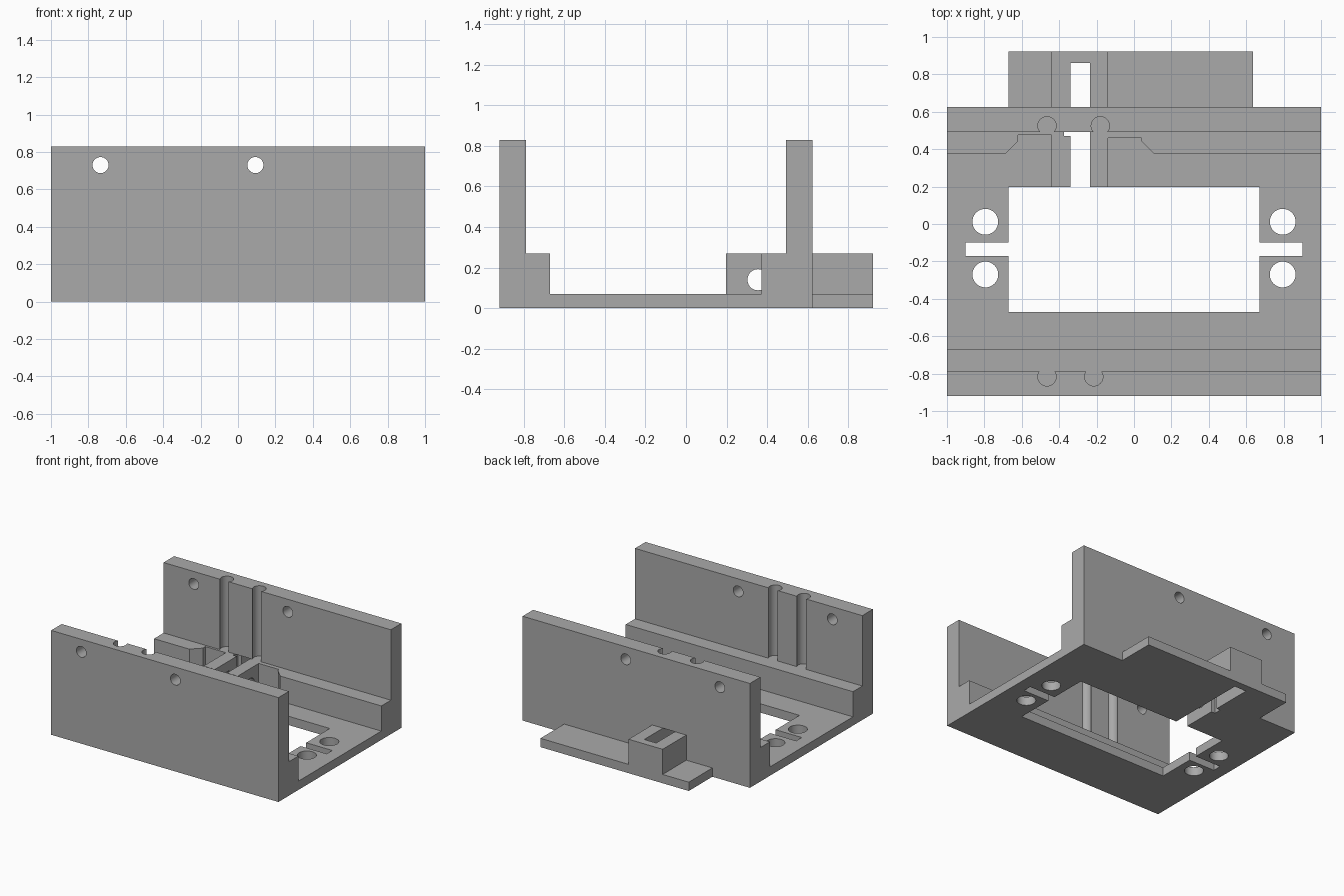
import bpy
import bmesh
from mathutils import Matrix, Vector

default = bpy.data.objects.get("Cube")
if default:
    bpy.data.objects.remove(default, do_unlink=True)

grey = bpy.data.materials.new("plain grey")
grey.use_nodes = True
colour = (0.4, 0.4, 0.4, 1)
grey.diffuse_color = colour
grey.node_tree.nodes["Principled BSDF"].inputs["Base Color"].default_value = colour


def finish(bm, name):
    bmesh.ops.recalc_face_normals(bm, faces=bm.faces)
    mesh = bpy.data.meshes.new(name)
    bm.to_mesh(mesh)
    bm.free()
    mesh.materials.append(grey)
    obj = bpy.data.objects.new(name, mesh)
    bpy.context.collection.objects.link(obj)
    return obj


def prism(name, points, direction):
    """Extrude a closed outline of 3D points."""
    bm = bmesh.new()
    face = bm.faces.new([bm.verts.new(p) for p in points])
    new = bmesh.ops.extrude_face_region(bm, geom=[face])["geom"]
    moved = [v for v in new if isinstance(v, bmesh.types.BMVert)]
    bmesh.ops.translate(bm, verts=moved, vec=direction)
    return finish(bm, name)


def box(name, x0, x1, y0, y1, z0, z1):
    base = [(x0, y0, z0), (x1, y0, z0), (x1, y1, z0), (x0, y1, z0)]
    return prism(name, base, (0, 0, z1 - z0))


def rod(name, centre, radius, length, axis):
    turn = Vector((0, 0, 1)).rotation_difference(Vector(axis)).to_matrix().to_4x4()
    bm = bmesh.new()
    bmesh.ops.create_cone(bm, cap_ends=True, segments=40, radius1=radius, radius2=radius,
                          depth=length, matrix=Matrix.Translation(centre) @ turn)
    return finish(bm, name)


def combine(target, tool, operation):
    mod = target.modifiers.new(operation, "BOOLEAN")
    mod.operation = operation
    mod.solver = "EXACT"
    mod.object = tool
    bpy.context.view_layer.objects.active = target
    bpy.ops.object.modifier_apply(modifier=mod.name)
    bpy.data.objects.remove(tool, do_unlink=True)


FLOOR, LEDGE, TOP = 0.07, 0.27, 0.83

# Channel body: floor, two stepped ledges and two walls in one profile
profile = [(-0.92, 0), (0.625, 0), (0.625, TOP), (0.493, TOP), (0.493, LEDGE), (0.373, LEDGE),
           (0.373, FLOOR), (-0.67, FLOOR), (-0.67, LEDGE), (-0.788, LEDGE),
           (-0.788, TOP), (-0.92, TOP)]
body = prism("mounting_bracket", [(-1, y, z) for y, z in profile], (2, 0, 0))

# Recesses in the back ledge, either side of the arms
for outline in (
    [(-0.4, 0.475), (-0.62, 0.475), (-0.62, 0.443), (-0.69, 0.373), (-0.69, 0.34), (-0.4, 0.34)],
    [(-0.2, 0.46), (0.04, 0.46), (0.04, 0.443), (0.11, 0.373), (0.11, 0.34), (-0.2, 0.34)],
):
    combine(body, prism("recess", [(x, y, FLOOR) for x, y in outline], (0, 0, 0.3)), "DIFFERENCE")

# Rear tab and the raised block that runs under the back wall
combine(body, box("rear_tab", -0.67, 0.635, 0.55, 0.922, 0, FLOOR), "UNION")
combine(body, box("arm_block", -0.44, -0.14, 0.15, 0.922, 0, LEDGE), "UNION")

# Central window with its side slots, and the slot through the arm block
cuts = [
    box("window", -0.67, 0.67, -0.47, 0.197, -0.1, 0.4),
    box("side_slots", -0.9, 0.9, -0.17, -0.1, -0.1, 0.2),
    box("arm_slot", -0.34, -0.235, 0.15, 0.86, -0.1, LEDGE),
    box("arm_slot_notch", -0.373, -0.3, 0.47, 0.53, -0.1, LEDGE),
    box("rear_slot_top", -0.34, -0.235, 0.625, 0.86, 0.2, 0.4),
    rod("arm_hole", (-0.29, 0.355, 0.14), 0.052, 0.34, (1, 0, 0)),
]

# Floor screw holes
for x in (-0.795, 0.795):
    for y in (-0.27, 0.012):
        cuts.append(rod("floor_hole", (x, y, 0), 0.069, 0.4, (0, 0, 1)))

# Holes through both walls
for x in (-0.735, 0.093):
    cuts.append(rod("wall_hole", (x, 0, 0.73), 0.043, 3, (0, 1, 0)))

# Vertical grooves on the inner wall faces
for x, y in ((-0.465, 0.525), (-0.18, 0.525), (-0.465, -0.817), (-0.215, -0.817)):
    cuts.append(rod("groove", (x, y, LEDGE + 0.5), 0.049, 1, (0, 0, 1)))

for cut in cuts:
    combine(body, cut, "DIFFERENCE")

bpy.ops.object.select_all(action="DESELECT")
body.select_set(True)
bpy.context.view_layer.objects.active = body
bpy.ops.object.shade_smooth_by_angle()
